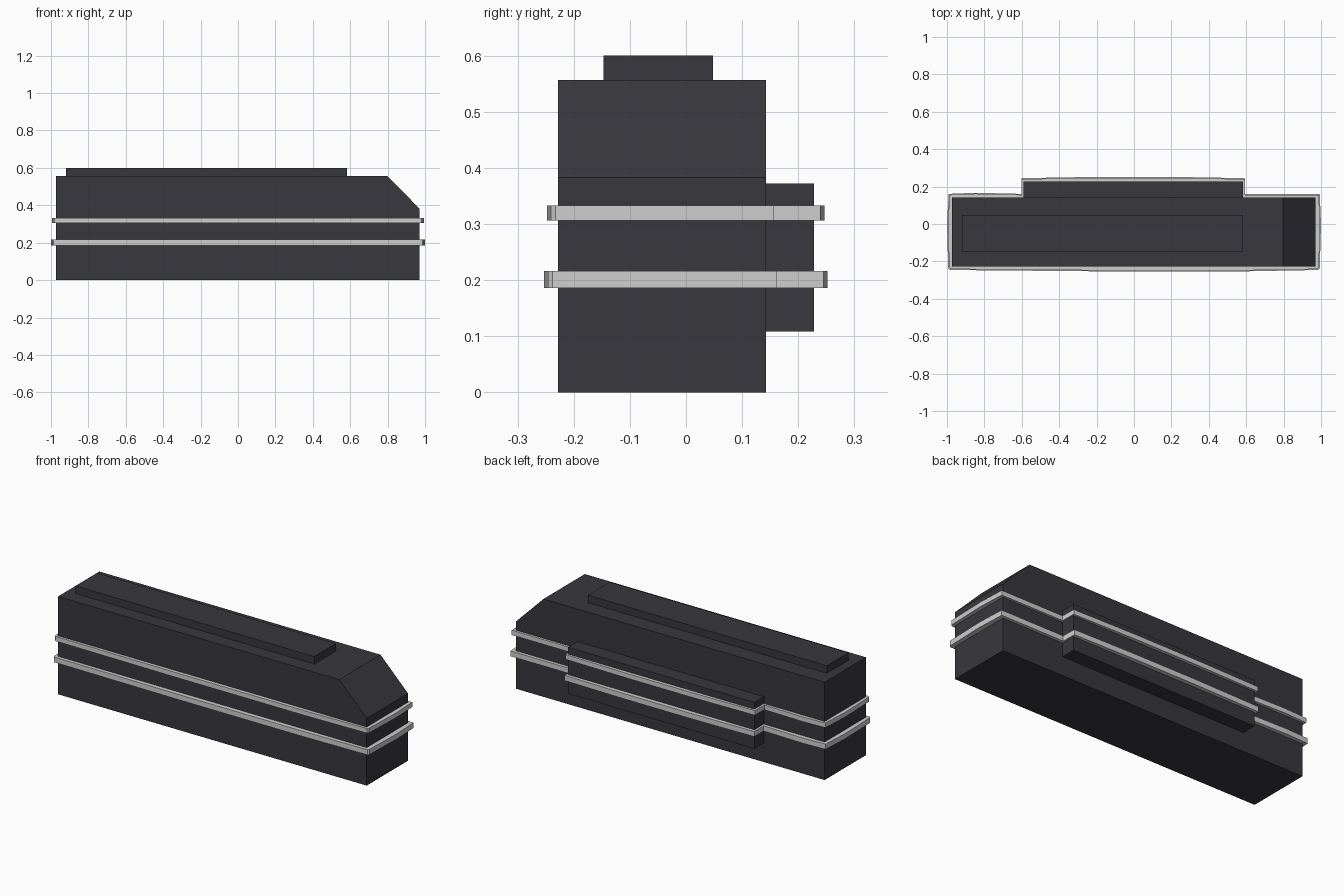
import bpy
import bmesh
from mathutils import Vector

default = bpy.data.objects.get("Cube")
if default:
    bpy.data.objects.remove(default, do_unlink=True)


def make_material(name, colour):
    mat = bpy.data.materials.new(name)
    mat.use_nodes = True
    mat.diffuse_color = colour
    mat.node_tree.nodes["Principled BSDF"].inputs["Base Color"].default_value = colour
    return mat


charcoal = make_material("charcoal", (0.040, 0.038, 0.047, 1))
light_grey = make_material("light grey", (0.62, 0.62, 0.62, 1))


def prism(name, profile, extrusion, mat):
    """Extrude a closed profile of 3D points into a solid."""
    bm = bmesh.new()
    face = bm.faces.new([bm.verts.new(p) for p in profile])
    result = bmesh.ops.extrude_face_region(bm, geom=[face])
    verts = [v for v in result["geom"] if isinstance(v, bmesh.types.BMVert)]
    bmesh.ops.translate(bm, verts=verts, vec=Vector(extrusion))
    bmesh.ops.recalc_face_normals(bm, faces=bm.faces)
    mesh = bpy.data.meshes.new(name)
    bm.to_mesh(mesh)
    bm.free()
    mesh.materials.append(mat)
    obj = bpy.data.objects.new(name, mesh)
    bpy.context.collection.objects.link(obj)
    return obj


def box(name, x0, x1, y0, y1, z0, z1, mat):
    base = [(x0, y0, z0), (x1, y0, z0), (x1, y1, z0), (x0, y1, z0)]
    return prism(name, base, (0, 0, z1 - z0), mat)


# Main body with one sloped upper end
side = [(-0.973, 0), (0.97, 0), (0.97, 0.383), (0.797, 0.557), (-0.973, 0.557)]
prism("body", [(x, -0.228, z) for x, z in side], (0, 0.371, 0), charcoal)

# Raised roof plate and rear side box
box("roof_plate", -0.92, 0.583, -0.147, 0.048, 0.55, 0.6, charcoal)
box("rear_box", -0.59, 0.584, 0.13, 0.228, 0.108, 0.372, charcoal)


# Slightly bowed trim bands following the stepped outline
def trim_band(name, z0, z1, out):
    x, front, back, box_back = 0.983 + out, -0.236 - out, 0.151 + out, 0.235 + out
    outline = [
        (-x + 0.007, front), (-0.2, front - 0.007), (0.6, front - 0.007),
        (x - 0.007, front), (x, front + 0.008), (x + 0.007, 0),
        (x, back), (0.594, back), (0.592, box_back), (0.2, box_back + 0.007),
        (-0.2, box_back + 0.007), (-0.602, box_back), (-0.602, back),
        (-0.85, back + 0.006), (-x + 0.002, back), (-x - 0.007, 0),
        (-x, front + 0.008),
    ]
    prism(name, [(px, py, z0) for px, py in outline], (0, 0, z1 - z0), light_grey)


trim_band("lower_trim_band", 0.186, 0.216, 0.010)
trim_band("upper_trim_band", 0.306, 0.333, 0.005)
